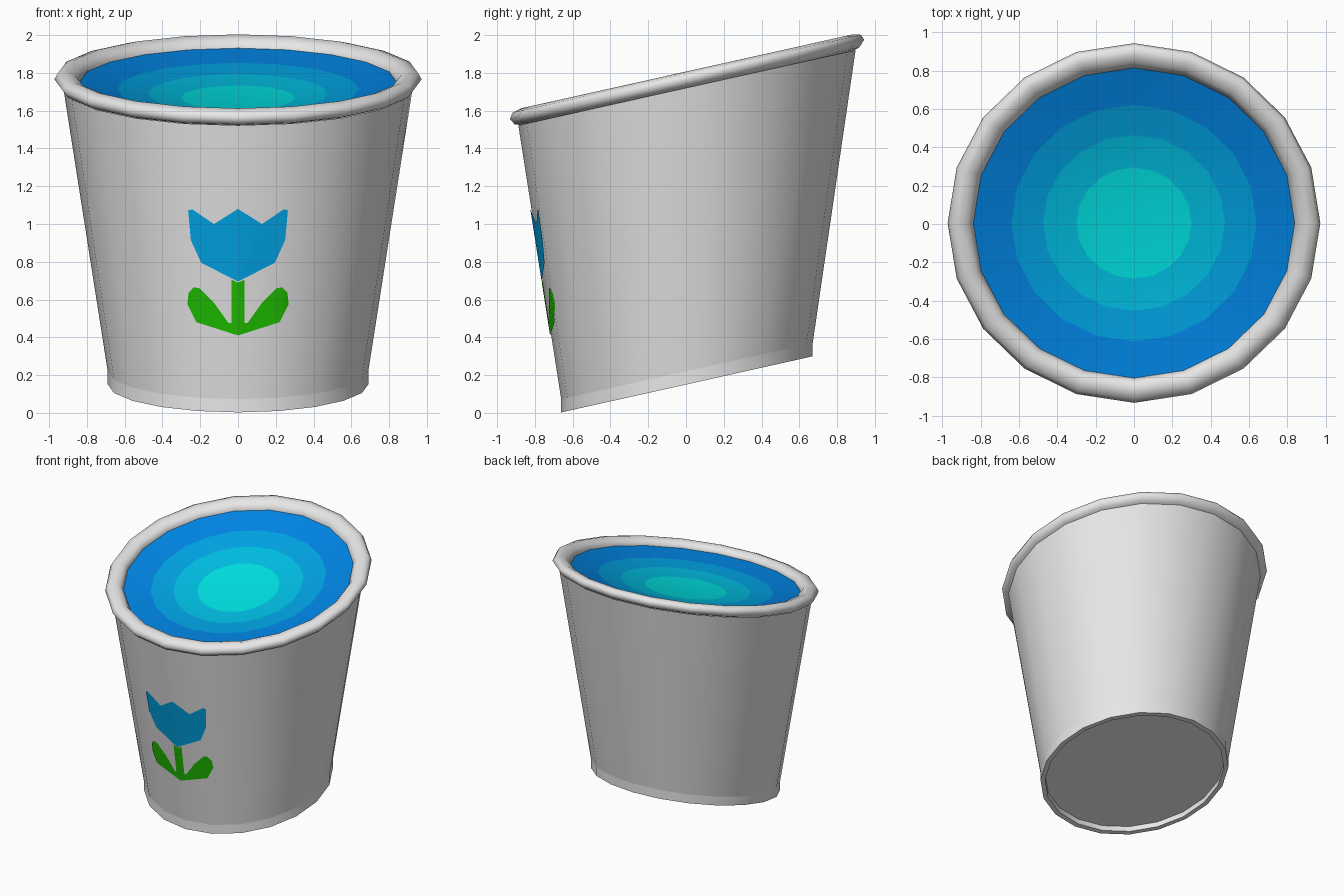
import bpy, bmesh, math
from mathutils import Vector
from mathutils.bvhtree import BVHTree

if "Cube" in bpy.data.objects:
    bpy.data.objects.remove(bpy.data.objects["Cube"])

SIDES, SQUASH, SLOPE = 20, 0.965, 0.223


def mat(name, rgb):
    m = bpy.data.materials.new(name)
    m.diffuse_color = (*rgb, 1)
    m.use_nodes = True
    m.node_tree.nodes["Principled BSDF"].inputs["Base Color"].default_value = m.diffuse_color
    return m


grey = mat("light grey", (0.80, 0.80, 0.80))
deep = mat("deep blue", (0.0, 0.24, 0.80))
mid = mat("mid blue", (0.0, 0.38, 0.80))
pale = mat("pale blue", (0.0, 0.54, 0.80))
teal = mat("teal", (0.0, 0.79, 0.80))
green = mat("leaf green", (0.014, 0.52, 0.0))


def point(r, i, z):
    """Point on the slanted round shape: z rises towards the back."""
    a = 2 * math.pi * i / SIDES
    y = SQUASH * r * math.sin(a) + 0.005
    return Vector((r * math.cos(a), y, z + SLOPE * y))


def finish(name, bm, mats, angle=40):
    me = bpy.data.meshes.new(name)
    bm.to_mesh(me)
    bm.free()
    for m in mats:
        me.materials.append(m)
    for p in me.polygons:
        p.use_smooth = True
    me.set_sharp_from_angle(angle=math.radians(angle))
    ob = bpy.data.objects.new(name, me)
    bpy.context.collection.objects.link(ob)
    return ob


def lathe(name, profile, mats, cap=False, closed=False, angle=40):
    """Spin (radius, height) points; the material follows the profile step."""
    bm = bmesh.new()
    rings = [[bm.verts.new(point(r, i, z)) for i in range(SIDES)] for r, z in profile]
    steps = list(zip(rings, rings[1:]))
    if closed:
        steps.append((rings[-1], rings[0]))
    for k, (a, b) in enumerate(steps):
        for i in range(SIDES):
            j = (i + 1) % SIDES
            f = bm.faces.new((a[i], a[j], b[j], b[i]))
            f.material_index = min(k, len(mats) - 1)
    if cap:
        f = bm.faces.new(rings[-1])
        f.material_index = len(mats) - 1
    return finish(name, bm, mats, angle)


# Tapered wall, base ring and rolled rim
WALL = [(0.69, 0.22), (0.925, 1.72)]
wall = lathe("bucket_wall", WALL, [grey])
lathe("base_ring", [(0.655, 0.20), (0.655, 0.15), (0.69, 0.15), (0.69, 0.22)], [grey])
lathe("rim", [(0.90, 1.715), (0.945, 1.73), (0.972, 1.765), (0.955, 1.795),
              (0.91, 1.807), (0.865, 1.79), (0.838, 1.755), (0.85, 1.715)],
      [grey], closed=True, angle=180)

# Recessed floor, facing down
bm = bmesh.new()
bm.faces.new([bm.verts.new(point(0.655, -i, 0.19)) for i in range(SIDES)])
finish("floor", bm, [grey])

# Dished water in four bands
lathe("water", [(0.845, 1.75), (0.64, 1.714), (0.475, 1.69), (0.30, 1.668)],
      [deep, mid, pale, teal], cap=True)

# Painted flower, draped on the front of the wall
tree = BVHTree.FromPolygons([v.co for v in wall.data.vertices],
                            [tuple(p.vertices) for p in wall.data.polygons])
low, high = [point(r, 16, z) for r, z in WALL]


def decal(name, half, material):
    """half: right-hand outline from the bottom middle to the top middle."""
    outline = half + [(-x, z) for x, z in reversed(half) if x > 0]
    bm = bmesh.new()
    bm.faces.new([bm.verts.new((x, 0, z)) for x, z in outline])
    bm.normal_update()
    bmesh.ops.triangulate(bm, faces=bm.faces[:])
    # split along the wall's facet edges so each piece lies flat
    d = high - low
    cuts = [(Vector(), Vector((1, 0, 0)))]
    for s in (1, -1):
        cuts.append((Vector((s * low.x, 0, low.z)), Vector((s * d.z, 0, -d.x))))
    for co, no in cuts:
        bmesh.ops.bisect_plane(bm, geom=bm.verts[:] + bm.edges[:] + bm.faces[:],
                               plane_co=co, plane_no=no)
    for v in bm.verts:
        hit = tree.ray_cast(Vector((v.co.x + 1e-5, -3, v.co.z)), Vector((0, 1, 0)))[0]
        v.co.y = hit.y - 0.006
    bm.normal_update()
    for f in bm.faces:
        if f.normal.y > 0:
            f.normal_flip()
    finish(name, bm, [material])


decal("flower_head", [(0, 0.695), (0.195, 0.795), (0.25, 0.915), (0.264, 1.072),
                      (0.243, 1.078), (0.127, 1.0), (0, 1.08)], mid)
decal("stem_and_leaves", [(0, 0.41), (0.22, 0.48), (0.268, 0.575), (0.262, 0.635),
                          (0.235, 0.665), (0.205, 0.66), (0.125, 0.58), (0.05, 0.475),
                          (0.035, 0.475), (0.035, 0.705), (0, 0.69)], green)
